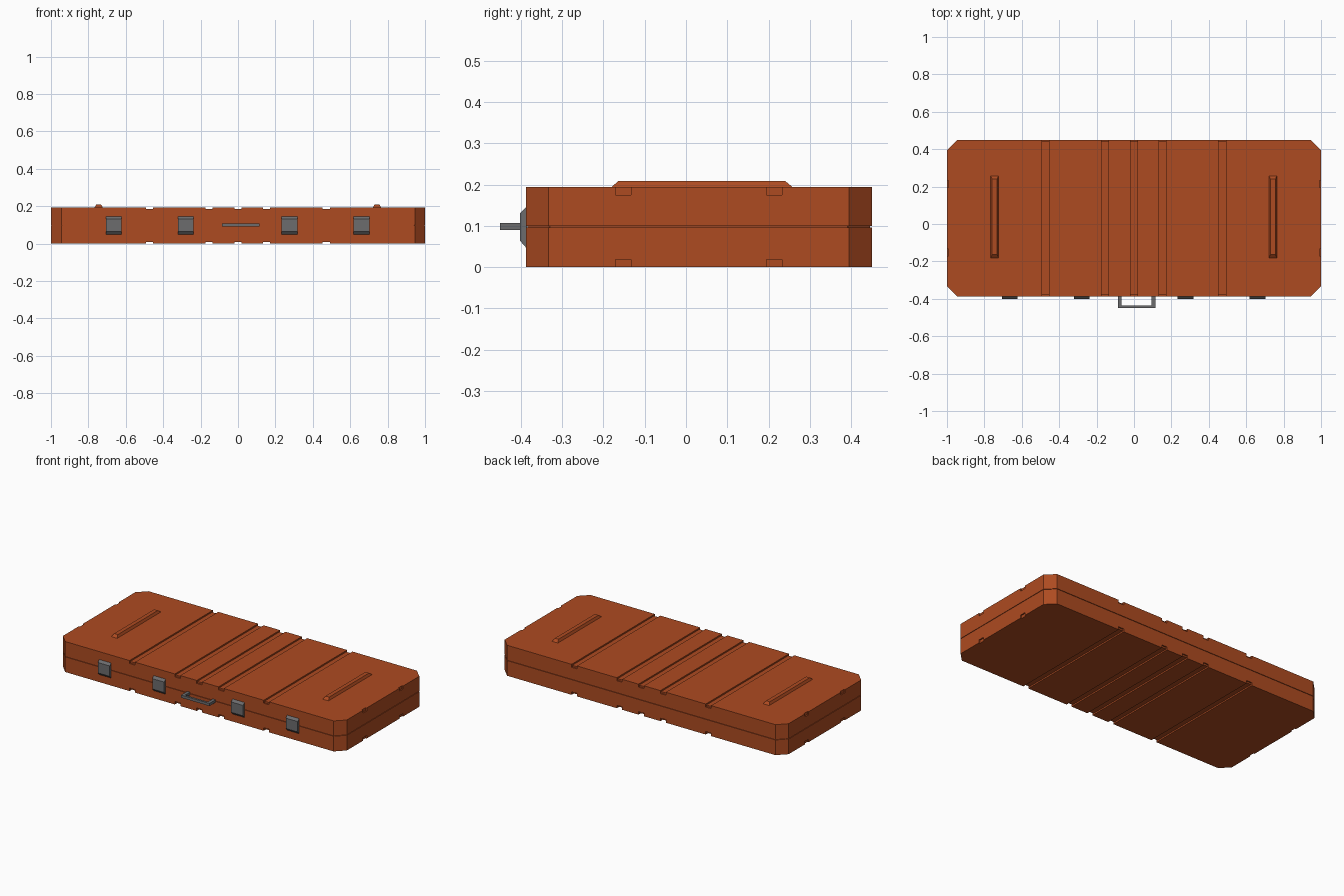
import bpy, bmesh

if "Cube" in bpy.data.objects:
    bpy.data.objects.remove(bpy.data.objects["Cube"])

H, SEAM, GAP = 0.194, 0.098, 0.0015
Y0, Y1, C = -0.388, 0.45, 0.055


def material(name, rgb):
    m = bpy.data.materials.new(name)
    m.diffuse_color = (*rgb, 1)
    m.use_nodes = True
    m.node_tree.nodes["Principled BSDF"].inputs["Base Color"].default_value = m.diffuse_color
    return m


ORANGE = material("burnt orange shell", (0.42, 0.07, 0.015))
GREY = material("grey metal", (0.15, 0.15, 0.155))


def make(name, bm, mat=None):
    bmesh.ops.recalc_face_normals(bm, faces=bm.faces)
    me = bpy.data.meshes.new(name)
    bm.to_mesh(me)
    bm.free()
    ob = bpy.data.objects.new(name, me)
    bpy.context.collection.objects.link(ob)
    if mat:
        me.materials.append(mat)
    return ob


def loft(bm, a, b):
    """Closed solid between two matching outlines."""
    va, vb = [bm.verts.new(p) for p in a], [bm.verts.new(p) for p in b]
    bm.faces.new(va)
    bm.faces.new(vb)
    n = len(va)
    for i in range(n):
        bm.faces.new((va[i], va[(i + 1) % n], vb[(i + 1) % n], vb[i]))


def rect(x0, x1, y0, y1, z):
    return [(x0, y0, z), (x1, y0, z), (x1, y1, z), (x0, y1, z)]


def box(bm, x0, x1, y0, y1, z0, z1):
    loft(bm, rect(x0, x1, y0, y1, z0), rect(x0, x1, y0, y1, z1))


def outline(inset, z):
    """Chamfered rectangular footprint of the case."""
    x, a, b, c = 1 - inset, Y0 + inset, Y1 - inset, C
    return [(-x + c, a, z), (x - c, a, z), (x, a + c, z), (x, b - c, z),
            (x - c, b, z), (-x + c, b, z), (-x, b - c, z), (-x, a + c, z)]


def slab(name, inset, z0, z1):
    bm = bmesh.new()
    loft(bm, outline(inset, z0), outline(inset, z1))
    return make(name, bm, ORANGE)


# case halves and the recessed core showing in the seam
lower = slab("lower_shell", 0, 0, SEAM - GAP)
upper = slab("upper_shell", 0, SEAM + GAP, H)
slab("seam_core", 0.004, SEAM - 0.01, SEAM + 0.01)

# cutters: shallow grooves across the lids, deeper notches on the rims
W, GD, ND, IN = 0.019, 0.009, 0.019, 0.008
GROOVES = (-0.473, -0.154, 0, 0.153, 0.472)
bg, bn = bmesh.new(), bmesh.new()
for z0, z1, top in ((-0.05, 0, False), (H, H + 0.05, True)):
    def span(d):
        return (z0 - d, z1) if top else (z0, z1 + d)
    for x in GROOVES:
        box(bg, x - W, x + W, -0.6, 0.6, *span(GD))
        box(bn, x - W, x + W, -0.6, Y0 + IN, *span(ND))
        box(bn, x - W, x + W, Y1 - IN, 0.6, *span(ND))
    for y in (-0.152, 0.214):
        box(bn, -1.1, -1 + IN, y - W, y + W, *span(ND))
        box(bn, 1 - IN, 1.1, y - W, y + W, *span(ND))
cutters = [make("groove_cutter", bg), make("notch_cutter", bn)]
for ob in (lower, upper):
    for c in cutters:
        mod = ob.modifiers.new("cut", 'BOOLEAN')
        mod.object, mod.operation, mod.solver = c, 'DIFFERENCE', 'EXACT'
deps = bpy.context.evaluated_depsgraph_get()
deps.update()
for ob in (lower, upper):
    baked = bpy.data.meshes.new_from_object(ob.evaluated_get(deps))
    ob.modifiers.clear()
    ob.data = baked
    baked.materials.clear()
    baked.materials.append(ORANGE)
for c in cutters:
    bpy.data.objects.remove(c)

# raised rails on the lid
for side, x in (("left", -0.745), ("right", 0.743)):
    bm = bmesh.new()
    loft(bm, rect(x - 0.022, x + 0.022, -0.183, 0.26, H - 0.002),
         rect(x - 0.013, x + 0.013, -0.163, 0.24, 0.209))
    make("lid_rail_" + side, bm, ORANGE)

# latches: bevelled profile extruded along x
PROFILE = [(Y0 + 0.003, 0.048), (Y0, 0.048), (-0.402, 0.064),
           (-0.402, 0.130), (Y0, 0.144), (Y0 + 0.003, 0.144)]
for i, x in enumerate((-0.664, -0.28, 0.275, 0.66)):
    bm = bmesh.new()
    loft(bm, [(x - 0.042, y, z) for y, z in PROFILE],
         [(x + 0.042, y, z) for y, z in PROFILE])
    make(f"latch_{i + 1}", bm, GREY)

# carrying handle: one U-shaped piece
U = [(-0.086, Y0 + 0.003), (-0.086, -0.45), (0.114, -0.45), (0.114, Y0 + 0.003),
     (0.094, Y0 + 0.003), (0.094, -0.437), (-0.066, -0.437), (-0.066, Y0 + 0.003)]
bm = bmesh.new()
loft(bm, [(x, y, 0.090) for x, y in U], [(x, y, 0.107) for x, y in U])
make("carry_handle", bm, GREY)
